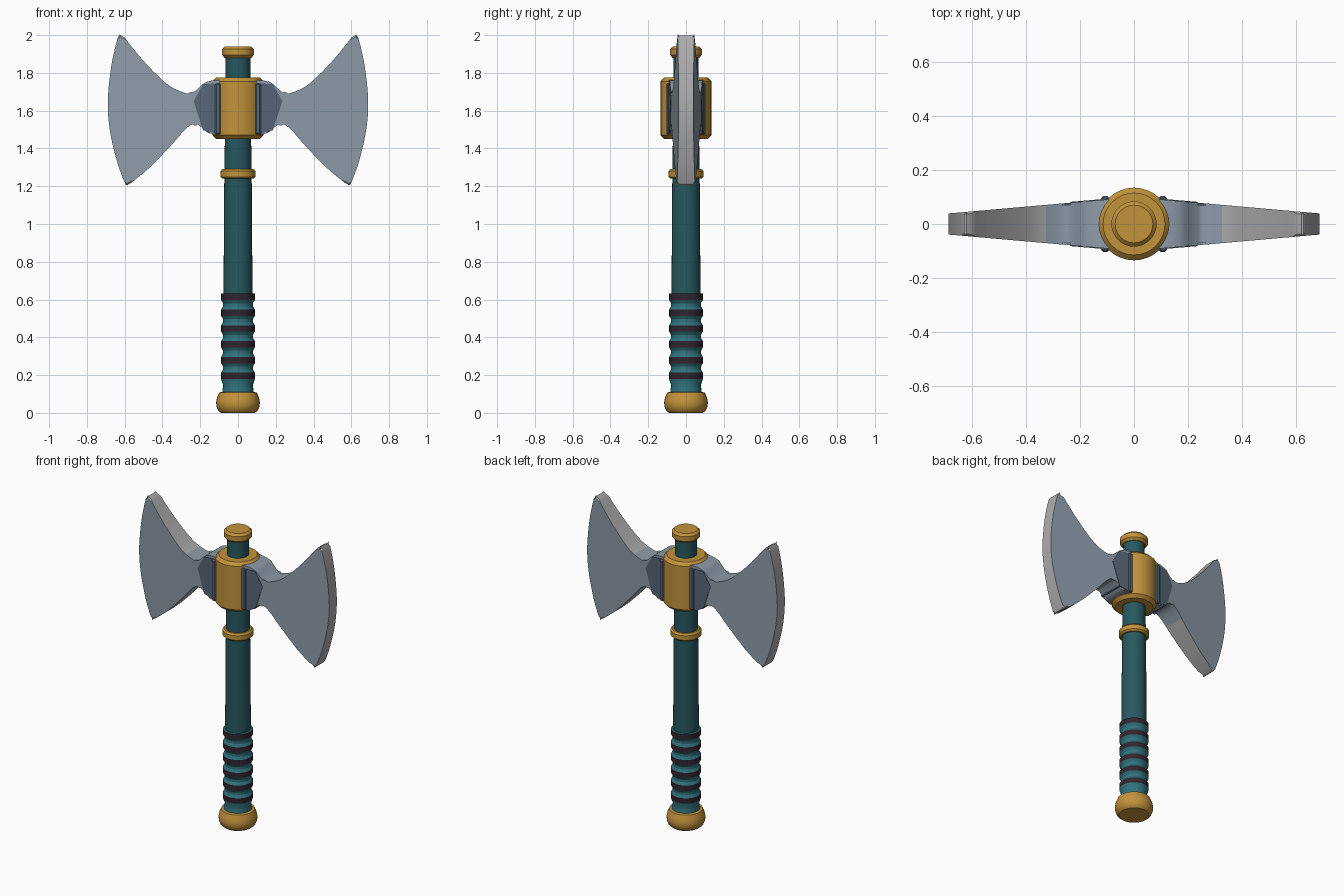
import bpy, bmesh, math
from mathutils import Vector

cube = bpy.data.objects.get("Cube")
if cube:
    bpy.data.objects.remove(cube, do_unlink=True)


def material(name, r, g, b):
    m = bpy.data.materials.new(name)
    m.use_nodes = True
    m.diffuse_color = (r, g, b, 1)
    bsdf = next(n for n in m.node_tree.nodes if n.type == 'BSDF_PRINCIPLED')
    bsdf.inputs["Base Color"].default_value = (r, g, b, 1)
    return m


GOLD = material("gold", 0.54, 0.29, 0.045)
TEAL = material("dark teal", 0.02, 0.098, 0.115)
GRIP = material("grip teal", 0.03, 0.17, 0.2)
BAND = material("dark band", 0.03, 0.018, 0.03)
STEEL = material("blue steel", 0.27, 0.33, 0.4)
RIM = material("pale rim", 0.42, 0.42, 0.42)
NECK = material("neck steel", 0.095, 0.135, 0.19)


def finish(name, bm, mats, rule=None):
    """Turn a bmesh into a shaded object, picking face materials by a rule."""
    bmesh.ops.recalc_face_normals(bm, faces=bm.faces[:])
    bm.normal_update()
    for f in bm.faces:
        if rule:
            f.material_index = rule(f)
    mesh = bpy.data.meshes.new(name)
    bm.to_mesh(mesh)
    bm.free()
    for m in mats:
        mesh.materials.append(m)
    obj = bpy.data.objects.new(name, mesh)
    bpy.context.collection.objects.link(obj)
    bpy.ops.object.select_all(action='DESELECT')
    obj.select_set(True)
    bpy.context.view_layer.objects.active = obj
    bpy.ops.object.shade_smooth_by_angle(angle=math.radians(30))
    return obj


def lathe(name, profile, mats, rule=None, n=32):
    """Spin (radius, height) points round the z axis and cap both ends."""
    bm = bmesh.new()
    rings = [[bm.verts.new((r * math.cos(math.tau * i / n),
                            r * math.sin(math.tau * i / n), z))
              for i in range(n)] for r, z in profile]
    for a, b in zip(rings, rings[1:]):
        for i in range(n):
            j = (i + 1) % n
            bm.faces.new((a[i], a[j], b[j], b[i]))
    bm.faces.new(rings[0][::-1])
    bm.faces.new(rings[-1])
    return finish(name, bm, mats, rule)


def collar(name, r, z0, z1, c):
    return lathe(name, [(r - c, z0), (r, z0 + c), (r, z1 - c), (r - c, z1)], [GOLD])


def smooth_path(pts, steps=6):
    """Catmull-Rom curve through the points."""
    p = [Vector(q) for q in pts]
    p = [2 * p[0] - p[1]] + p + [2 * p[-1] - p[-2]]
    out = []
    for a, b, c, d in zip(p, p[1:], p[2:], p[3:]):
        for k in range(steps):
            t = k / steps
            out.append(0.5 * (2 * b + (c - a) * t + (2 * a - 5 * b + 4 * c - d) * t * t
                              + (3 * b - a - 3 * c + d) * t ** 3))
    return out + [p[-2]]


def half_thickness(x):
    return 0.091 - 0.088 * (x - 0.1)


def slab(outline, lift=0.0):
    """Tapered prism from an (x, z) outline, symmetric in y."""
    bm = bmesh.new()
    front, back = ([bm.verts.new((x, s * (half_thickness(x) + lift), z))
                    for x, z in outline] for s in (-1, 1))
    bm.faces.new(front)
    bm.faces.new(back[::-1])
    for i in range(len(outline)):
        j = (i + 1) % len(outline)
        bm.faces.new((front[j], front[i], back[i], back[j]))
    return bm


# Shaft, pommel and gold fittings
lathe("shaft", [(0.077, 0.6), (0.073, 1.2), (0.065, 1.8), (0.065, 1.9)], [TEAL])
lathe("pommel", [(0.09, 0), (0.105, 0.012), (0.114, 0.035), (0.116, 0.055),
                 (0.111, 0.08), (0.1, 0.108), (0.08, 0.112)], [GOLD])
collar("top_cap", 0.084, 1.88, 1.94, 0.014)
collar("lower_ring", 0.092, 1.24, 1.29, 0.01)
collar("head_collar", 0.135, 1.45, 1.775, 0.02)

# Ribbed grip with dark bands
centres = [0.196 + 0.0836 * i for i in range(6)]
profile = [(0.084, 0.1), (0.081, 0.13), (0.078, 0.145)]
for z in centres:
    profile += [(0.089, z - 0.017), (0.089, z + 0.017)]
    if z != centres[-1]:
        profile += [(0.079, z + 0.034), (0.079, z + 0.05)]
profile.append((0.075, centres[-1] + 0.019))


def band_rule(f):
    z = f.calc_center_median().z
    return int(min(abs(z - c) for c in centres) < 0.012)


lathe("grip", profile, [GRIP, BAND], band_rule)

# Double blades with necks, panels and clamp bars
upper = smooth_path([(0.05, 1.76), (0.13, 1.76), (0.18, 1.745), (0.225, 1.705), (0.265, 1.69),
                     (0.36, 1.73), (0.455, 1.815), (0.54, 1.91), (0.6, 1.987)])
edge = smooth_path([(0.622, 1.999), (0.638, 1.98), (0.67, 1.84), (0.689, 1.656), (0.679, 1.5),
                    (0.643, 1.34), (0.6, 1.22), (0.585, 1.207)])
lower = smooth_path([(0.565, 1.218), (0.47, 1.297), (0.36, 1.41), (0.28, 1.5),
                     (0.233, 1.53), (0.196, 1.515), (0.15, 1.48), (0.05, 1.47)])
panel = [(0.1, 1.745), (0.185, 1.74), (0.235, 1.65), (0.185, 1.497), (0.1, 1.475)]


def blade_rule(f):
    return int(abs(f.normal.y) < 0.95 and f.calc_center_median().x > 0.32)


for side, angle in (("left", 0), ("right", math.pi)):
    bm = slab(upper + edge + lower)
    rims = [e for e in bm.edges if e.verts[0].co.y * e.verts[1].co.y > 0]
    bmesh.ops.bevel(bm, geom=rims, offset=0.008, segments=1, affect='EDGES')
    blade = finish(side + "_blade", bm, [STEEL, RIM], blade_rule)

    plate = finish(side + "_neck_panel", slab(panel, 0.003), [NECK])

    bm = bmesh.new()
    bmesh.ops.create_cube(bm, size=1)
    for v in bm.verts:
        v.co = (0.107 + v.co.x * 0.03, v.co.y * 0.208, 1.61 + v.co.z * 0.27)
    bmesh.ops.bevel(bm, geom=bm.edges[:], offset=0.007, segments=1, affect='EDGES')
    bar = finish(side + "_clamp_bar", bm, [NECK])

    for obj in (blade, plate, bar):
        obj.rotation_euler.z = angle
